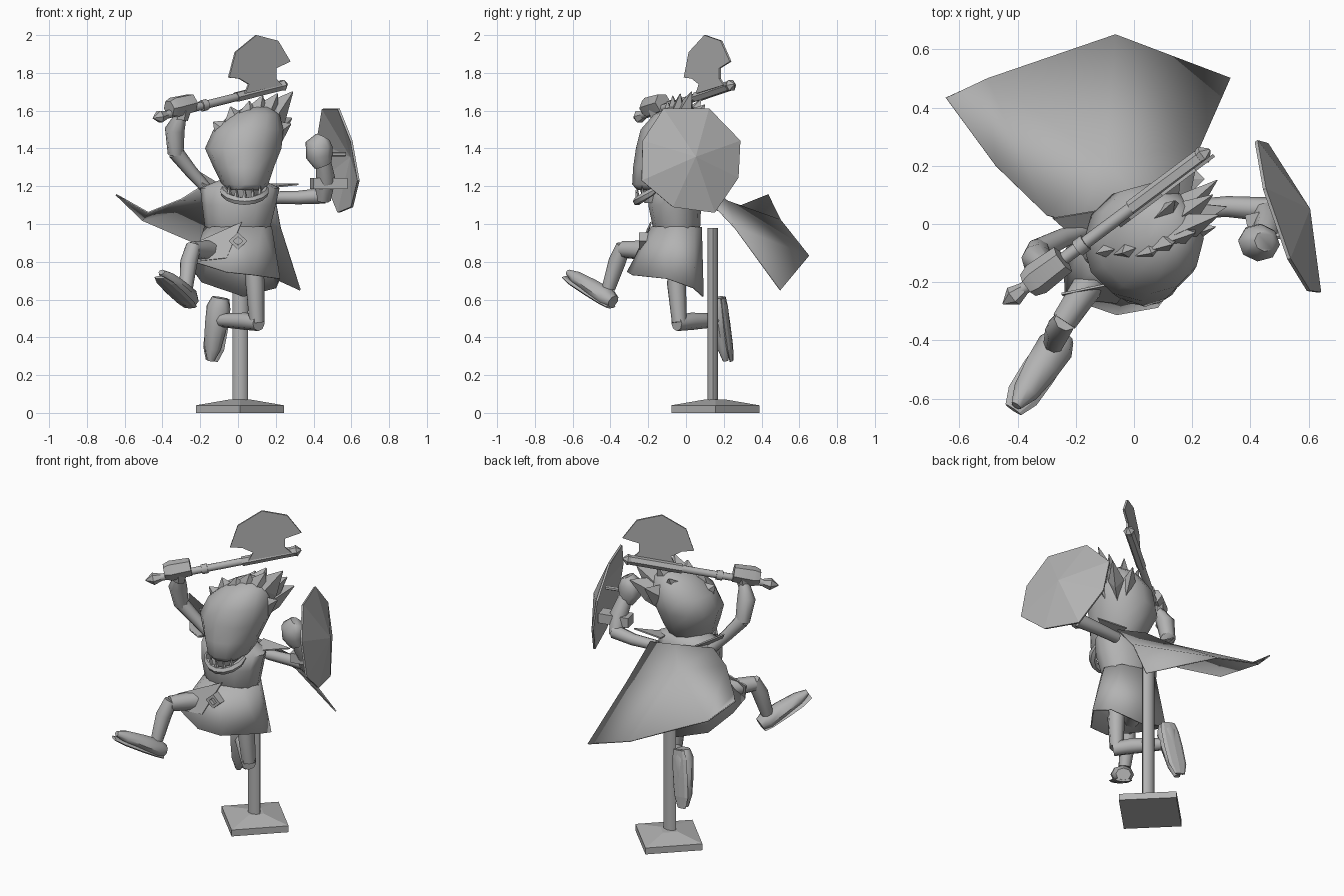
import bpy, bmesh, math
from mathutils import Vector

cube = bpy.data.objects.get("Cube")
if cube:
    bpy.data.objects.remove(cube, do_unlink=True)

grey = bpy.data.materials.new("plain grey")
grey.use_nodes = True
grey.diffuse_color = (.45, .45, .45, 1)
grey.node_tree.nodes["Principled BSDF"].inputs["Base Color"].default_value = (.45, .45, .45, 1)


def finish(name, bm, smooth=True, thickness=0):
    """Turn a bmesh into a named object, optionally thickened and smoothed."""
    bmesh.ops.recalc_face_normals(bm, faces=bm.faces)
    mesh = bpy.data.meshes.new(name)
    bm.to_mesh(mesh)
    bm.free()
    mesh.materials.append(grey)
    obj = bpy.data.objects.new(name, mesh)
    bpy.context.collection.objects.link(obj)
    if thickness:
        solid = obj.modifiers.new("thickness", "SOLIDIFY")
        solid.thickness = thickness
        solid.offset = 0
    if smooth:
        bpy.ops.object.select_all(action="DESELECT")
        obj.select_set(True)
        bpy.context.view_layer.objects.active = obj
        bpy.ops.object.shade_smooth_by_angle(angle=math.radians(52))
    return obj


def loft(name, rings, smooth=True):
    """Skin a list of equal length point rings and cap the ends."""
    bm = bmesh.new()
    loops = [[bm.verts.new(p) for p in ring] for ring in rings]
    count = len(loops[0])
    for low, high in zip(loops, loops[1:]):
        for i in range(count):
            j = (i + 1) % count
            bm.faces.new((low[i], low[j], high[j], high[i]))
    bm.faces.new(loops[0])
    bm.faces.new(loops[-1])
    return finish(name, bm, smooth)


def tube(name, path, radii, sides=8, up=(.1, 1, .05), wide=1.0, turn=0.0, smooth=True):
    """Sweep a round, flat or boxy section along a path."""
    path = [Vector(p) for p in path]
    rings = []
    for i, p in enumerate(path):
        along = (path[min(i + 1, len(path) - 1)] - path[max(i - 1, 0)]).normalized()
        side = along.cross(Vector(up)).normalized()
        top = side.cross(along)
        angles = [turn + math.tau * k / sides for k in range(sides)]
        rings.append([p + side * math.cos(a) * radii[i] * wide
                      + top * math.sin(a) * radii[i] for a in angles])
    return loft(name, rings, smooth)


def oval(x_low, x_high, y_low, y_high, z, sides=12):
    cx, cy = (x_low + x_high) / 2, (y_low + y_high) / 2
    rx, ry = (x_high - x_low) / 2, (y_high - y_low) / 2
    return [(cx + rx * math.cos(math.tau * k / sides),
             cy + ry * math.sin(math.tau * k / sides), z) for k in range(sides)]


def sheet(name, points, faces, thickness=.008, smooth=False):
    bm = bmesh.new()
    verts = [bm.verts.new(p) for p in points]
    for face in faces:
        bm.faces.new([verts[i] for i in face])
    return finish(name, bm, smooth, thickness)


def spike(name, base, tip, width, flat=.55):
    """Pointed leaf shape."""
    base, tip = Vector(base), Vector(tip)
    tube(name, [base, base.lerp(tip, .5), tip], [width * flat, width * .8 * flat, .002],
         sides=4, up=(-.4, 1, .2), wide=1 / flat, smooth=False)


# Stand: diamond plate and post
tube("base_plate", [(.01, .155, 0), (.01, .155, .04), (.01, .155, .07)],
     [.233, .233, .06], sides=4, up=(0, 1, 0), smooth=False)
tube("post", [(.012, .142, .06), (.012, .142, .98)], [.028, .028],
     up=(0, 1, 0), wide=1.5)

# Torso and skirt
loft("torso", [oval(-.15, .15, -.15, .06, .93), oval(-.175, .17, -.175, .075, .98),
               oval(-.19, .2, -.2, .08, 1.1), oval(-.2, .22, -.18, .07, 1.19),
               oval(-.08, .12, -.14, .03, 1.24)])
hem = [(.22, -.1, .71), (.2, .04, .66), (.03, .09, .615), (-.19, .05, .69),
       (-.24, -.12, .76), (-.235, -.25, .8), (-.06, -.31, .745), (.08, -.285, .73)]
waist = [(.175 * math.cos(a), -.05 + .13 * math.sin(a), .985)
         for a in [math.tau * k / 8 for k in range(8)]]
sheet("skirt", waist + hem, [(i, (i + 1) % 8, (i + 1) % 8 + 8, i + 8) for i in range(8)],
      smooth=True)
sheet("skirt_flap", [(.02, -.185, 1.01), (-.25, -.24, .89), (-.235, -.25, .8),
                     (-.06, -.27, .82)], [(0, 1, 2, 3)])

# Square buckle ring
corners = [(.05, 0), (0, .045), (-.05, 0), (0, -.045)]
loft("buckle", [[(x, -.18, .91 + z) for x, z in corners],
                [(x, -.25, .91 + z) for x, z in corners],
                [(x * .5, -.25, .91 + z * .5) for x, z in corners],
                [(x * .5, -.23, .91 + z * .5) for x, z in corners]], smooth=False)

# Cape blown back, and the pointed collar
sheet("cape", [(-.19, 0, 1.2), (.0, .1, 1.21), (.19, .08, 1.17),
               (-.3, .03, 1.13), (-.1, .22, 1.12), (.225, .26, .98),
               (-.475, .2, 1.06), (-.645, .435, 1.155), (-.505, .5, 1.02),
               (-.065, .65, .83), (.33, .5, .65)],
      [(0, 1, 4, 3), (1, 2, 5, 4), (3, 4, 8, 6), (6, 8, 7), (4, 9, 8),
       (4, 5, 9), (5, 10, 9)], smooth=True)
sheet("right_collar", [(-.28, .02, 1.32), (-.17, -.08, 1.19), (-.1, .05, 1.21)], [(0, 1, 2)])
sheet("left_collar", [(.32, .06, 1.21), (.14, -.06, 1.19), (.12, .08, 1.21)], [(0, 1, 2)])

# Head with overhanging muzzle
loft("head", [oval(-.06, .13, -.26, .0, 1.18), oval(-.085, .16, -.285, .03, 1.21),
              oval(-.13, .19, -.28, .09, 1.3), oval(-.175, .23, -.265, .13, 1.4),
              oval(-.13, .24, -.24, .14, 1.5), oval(-.04, .22, -.17, .1, 1.58),
              oval(.04, .17, -.09, .05, 1.62)])
loft("throat", [oval(-.04, .11, -.22, .0, 1.11), oval(-.06, .13, -.25, .0, 1.2)])

# Jaw band and pointed teeth
arc = [math.pi * (1 + k / 8) for k in range(9)]
jaw = [Vector((.035 + .115 * math.cos(a), -.15 + .11 * math.sin(a),
               1.19 + .07 * math.sin(a))) for a in arc]
tube("jaw", jaw, [.012] + [.022] * 7 + [.012], sides=6, up=(0, 0, 1))
for i, p in enumerate(jaw[2:7]):
    spike("tooth_" + str(i), p, p + Vector((0, -.005, .06)), .014)

# Broad locks of swept-up hair, rooted inside the head
tips = [(-.13, -.1, 1.54), (-.04, -.1, 1.62), (.06, -.1, 1.65), (.13, -.07, 1.68),
        (.21, -.03, 1.69), (.29, .03, 1.7), (.27, .1, 1.63), (.28, -.01, 1.53),
        (.14, .08, 1.66), (.05, .1, 1.61), (.285, .15, 1.56), (.16, .18, 1.55)]
skull = Vector((.04, -.06, 1.4))
for i, tip in enumerate(tips):
    spike("hair_" + str(i), skull.lerp(Vector(tip), .25), tip, .1)

# Right arm raised to the axe
tube("right_upper_arm", [(-.16, -.02, 1.18), (-.25, -.05, 1.28), (-.33, -.09, 1.38)],
     [.03, .035, .042])
tube("right_forearm", [(-.33, -.09, 1.37), (-.335, -.12, 1.5), (-.3, -.15, 1.58)],
     [.042, .053, .03])
butt, head_end = Vector((-.45, -.275, 1.56)), Vector((.26, .255, 1.74))


def on_axe(t, lift=0):
    return butt.lerp(head_end, t) + Vector((0, 0, lift))


tube("right_fist", [on_axe(.12, .03), on_axe(.16, .03), on_axe(.29, .03)],
     [.045, .058, .052], sides=6, up=(0, 0, 1))
tube("right_palm", [(-.3, -.155, 1.55), (-.29, -.155, 1.63)], [.035, .05], sides=6)

# Axe: handle, collars, points and blade
tube("axe_handle", [on_axe(.08), on_axe(.93)], [.022, .022], up=(0, 0, 1))
tube("axe_sleeve", [on_axe(.62), on_axe(.95)], [.028, .028], sides=6, up=(0, 0, 1))
tube("axe_grip_ring", [on_axe(.36), on_axe(.4)], [.03, .03], up=(0, 0, 1))
tube("axe_butt", [on_axe(0), on_axe(.05), on_axe(.1)], [.003, .036, .022], sides=6,
     up=(0, 0, 1), smooth=False)
tube("axe_tip", [on_axe(.93), on_axe(.97), on_axe(1)], [.02, .033, .006], sides=6,
     up=(0, 0, 1), smooth=False)
outline = [(.035, 1.69), (.055, 1.74), (.005, 1.77), (-.05, 1.775), (-.015, 1.91), (.095, 2.0),
           (.21, 1.97), (.275, 1.86), (.2, 1.825), (.2, 1.77), (.23, 1.735)]
sheet("axe_blade", [(x, .03 + .75 * x, z) for x, z in outline],
      [tuple(range(len(outline)))], thickness=.012)

# Left arm bent up behind the shield
tube("left_upper_arm", [(.17, .05, 1.14), (.32, .06, 1.14), (.46, .05, 1.15)],
     [.032, .036, .042])
tube("left_forearm", [(.45, .05, 1.13), (.465, .0, 1.24), (.45, -.05, 1.34)],
     [.042, .052, .04])
tube("left_fist", [(.45, -.05, 1.31), (.43, -.06, 1.36), (.43, -.065, 1.42), (.45, -.06, 1.46)],
     [.042, .062, .064, .035], sides=8, wide=1.15)
tube("shield_strap", [(.39, -.01, 1.215), (.57, .03, 1.215)], [.042, .042], sides=4,
     up=(0, 0, 1), wide=1.4, turn=math.pi / 4, smooth=False)
tube("shield_grip", [(.43, -.06, 1.37), (.57, -.02, 1.37)], [.012, .012], sides=6)

# Eight-sided shield rising to a shallow peak
rim = [(-.12, 1.61), (.12, 1.61), (.285, 1.44), (.275, 1.245),
       (.15, 1.06), (-.07, 1.09), (-.235, 1.23), (-.23, 1.44)]
rim = [(.535 - .35 * y - .17 * (z - 1.35), y, z) for y, z in rim]
sheet("shield", rim + [(.6, .05, 1.355)], [(i, (i + 1) % 8, 8) for i in range(8)],
      thickness=.012)


# Legs and shoes
def shoe(name, heel, toe, up):
    heel, toe, up = Vector(heel), Vector(toe), Vector(up).normalized()
    steps = [0, .15, .45, .8, 1]
    tube(name, [heel.lerp(toe, t) for t in steps], [.035, .052, .048, .036, .015],
         up=up, wide=1.25)
    drop = up * -.032
    tube(name + "_sole", [heel.lerp(toe, t) + drop for t in steps],
         [.011, .014, .015, .014, .008], up=up, wide=4.1, smooth=False)


tube("right_thigh", [(-.06, -.06, .84), (-.15, -.2, .86), (-.24, -.335, .865)],
     [.06, .055, .045])
tube("right_shin", [(-.235, -.33, .885), (-.26, -.365, .8), (-.275, -.41, .66)],
     [.04, .046, .036])
shoe("right_shoe", (-.245, -.385, .59), (-.405, -.625, .745), (.35, .5, 1))
tube("left_thigh", [(.08, -.04, .88), (.09, -.05, .68), (.1, -.035, .48)],
     [.055, .05, .04])
tube("left_shin", [(.11, -.05, .475), (.04, .03, .485), (-.09, .16, .49)],
     [.042, .046, .036])
shoe("left_shoe", (-.095, .165, .61), (-.145, .21, .275), (-.2, -1, 0))
